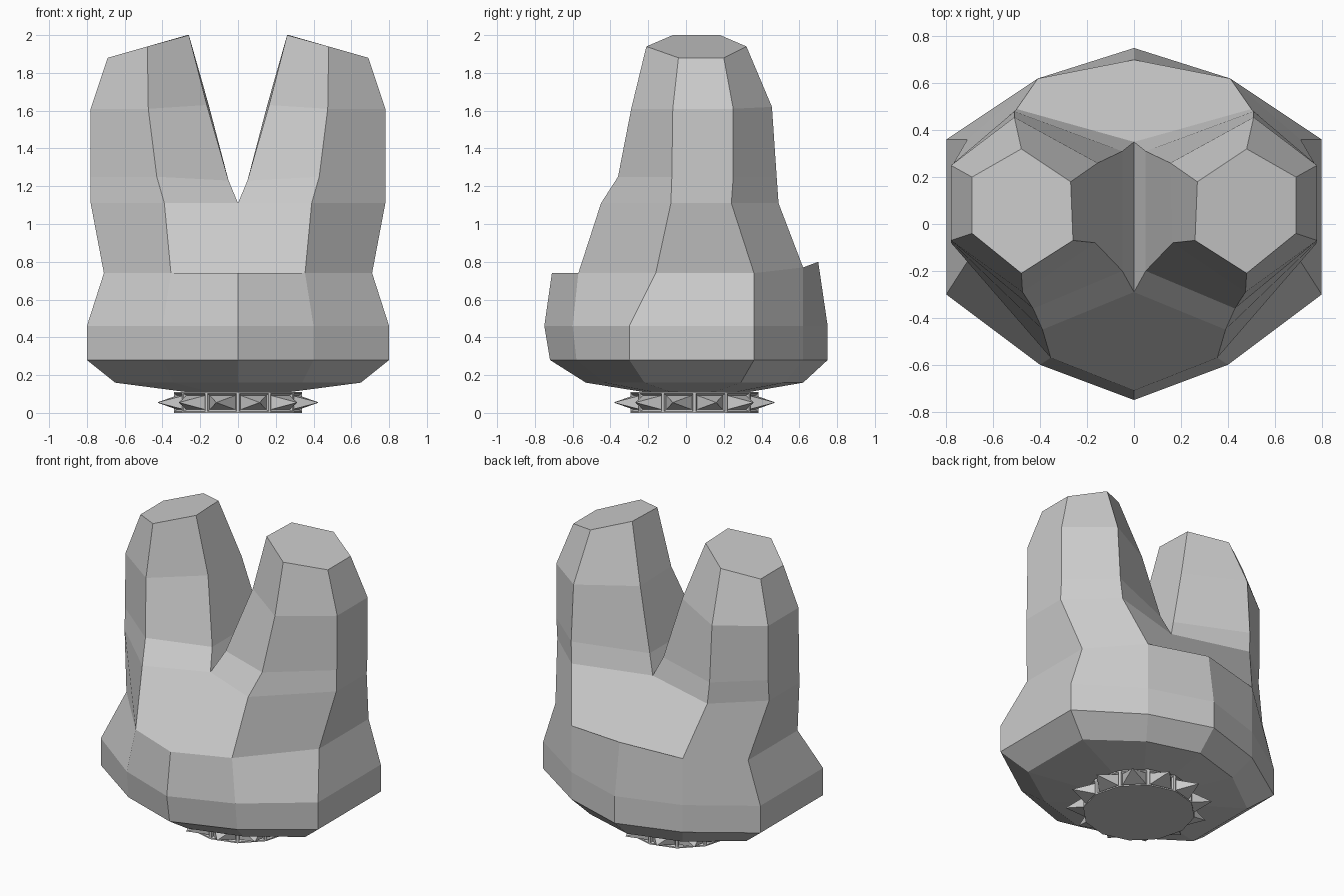
import bpy, bmesh

if "Cube" in bpy.data.objects:
    bpy.data.objects.remove(bpy.data.objects["Cube"])


def finish(bm, name):
    bmesh.ops.recalc_face_normals(bm, faces=bm.faces)
    me = bpy.data.meshes.new(name)
    bm.to_mesh(me)
    bm.free()
    ob = bpy.data.objects.new(name, me)
    bpy.context.collection.objects.link(ob)
    return ob


# Body: half rings from front centre round the right side to back centre
F, B = "front", "back"
base_rings = [
    [(0, -.22, .11), (.14, -.17, .11), (.27, -.08, .11), (.27, .15, .11), (.14, .26, .11), (0, .33, .11)],
    [(0, -.53, .16), (.34, -.43, .16), (.65, -.22, .16), (.65, .29, .16), (.34, .52, .16), (0, .62, .16)],
    [(0, -.72, .28), (.40, -.58, .28), (.80, -.30, .28), (.80, .36, .28), (.41, .62, .28), (0, .75, .28)],
    [(0, -.75, .46), (.40, -.60, .46), (.80, -.30, .46), (.80, .36, .46), (.41, .62, .46), (0, .75, .46)],
    [(0, -.71, .74), (.355, -.57, .74), (.71, -.16, .74), (.71, .36, .74), (.41, .62, .77), (0, .70, .80)],
]
# Lobes: front, outer front, outer back, back, inner back, inner front
lobe_rings = [
    [(.39, -.45, 1.11), (.78, -.08, 1.11), (.78, .24, 1.11), (.50, .49, 1.11), (0, .35, 1.11), (0, -.29, 1.11)],
    [(.43, -.36, 1.25), (.78, -.075, 1.25), (.78, .25, 1.25), (.51, .48, 1.25), (.05, .31, 1.23), (.05, -.20, 1.23)],
    [(.475, -.29, 1.61), (.78, -.07, 1.61), (.78, .25, 1.61), (.51, .455, 1.62), (.155, .26, 1.63), (.165, -.08, 1.63)],
    [(.48, -.21, 1.94), (.69, -.04, 1.88), (.69, .20, 1.88), (.48, .32, 1.94), (.27, .18, 2.0), (.26, -.07, 2.0)],
]

bm = bmesh.new()
cache = {}


def face(points, side=1):
    vs = []
    for x, y, z in points:
        key = (round(x * side, 4) + 0.0, y, z)
        if key not in cache:
            cache[key] = bm.verts.new(key)
        vs.append(cache[key])
    bm.faces.new(vs)


def mirrored(p):
    return (-p[0], p[1], p[2])


for s in (1, -1):
    for lo, hi in zip(base_rings, base_rings[1:]):
        for i in range(5):
            face([lo[i], lo[i + 1], hi[i + 1], hi[i]], s)
    # shoulder joins the base to the lobe
    sh, lobe = base_rings[-1], lobe_rings[0]
    for i in range(3):
        face([sh[i + 1], sh[i + 2], lobe[i + 1], lobe[i]], s)
    for lo, hi in zip(lobe_rings, lobe_rings[1:]):
        for i in range(6):
            j = (i + 1) % 6
            face([lo[i], lo[j], hi[j], hi[i]], s)
    face(lobe_rings[-1], s)

# Single front and back panels below the notch, and the bottom
sh, lobe = base_rings[-1], lobe_rings[0]
for mid, corner, top, notch in ((sh[0], sh[1], lobe[0], lobe[5]), (sh[5], sh[4], lobe[3], lobe[4])):
    face([mid, corner, top, notch, mirrored(top), mirrored(corner)])
bottom = base_rings[0]
face(bottom + [mirrored(p) for p in bottom[4:0:-1]])
finish(bm, "twin_lobed_body")

# Spiked collar: twelve-sided disc, each side a recessed panel with a pyramid
bm = bmesh.new()
bmesh.ops.create_cone(bm, cap_ends=True, segments=12, radius1=.34, radius2=.34, depth=.11)
bmesh.ops.recalc_face_normals(bm, faces=bm.faces)
sides = [f for f in bm.faces if abs(f.normal.z) < .5]
bmesh.ops.inset_individual(bm, faces=sides, thickness=.012, depth=0)
bmesh.ops.inset_individual(bm, faces=sides, thickness=.012, depth=-.015)
bmesh.ops.poke(bm, faces=sides, offset=.13)
collar = finish(bm, "spiked_collar")
collar.location = (0, .045, .055)
